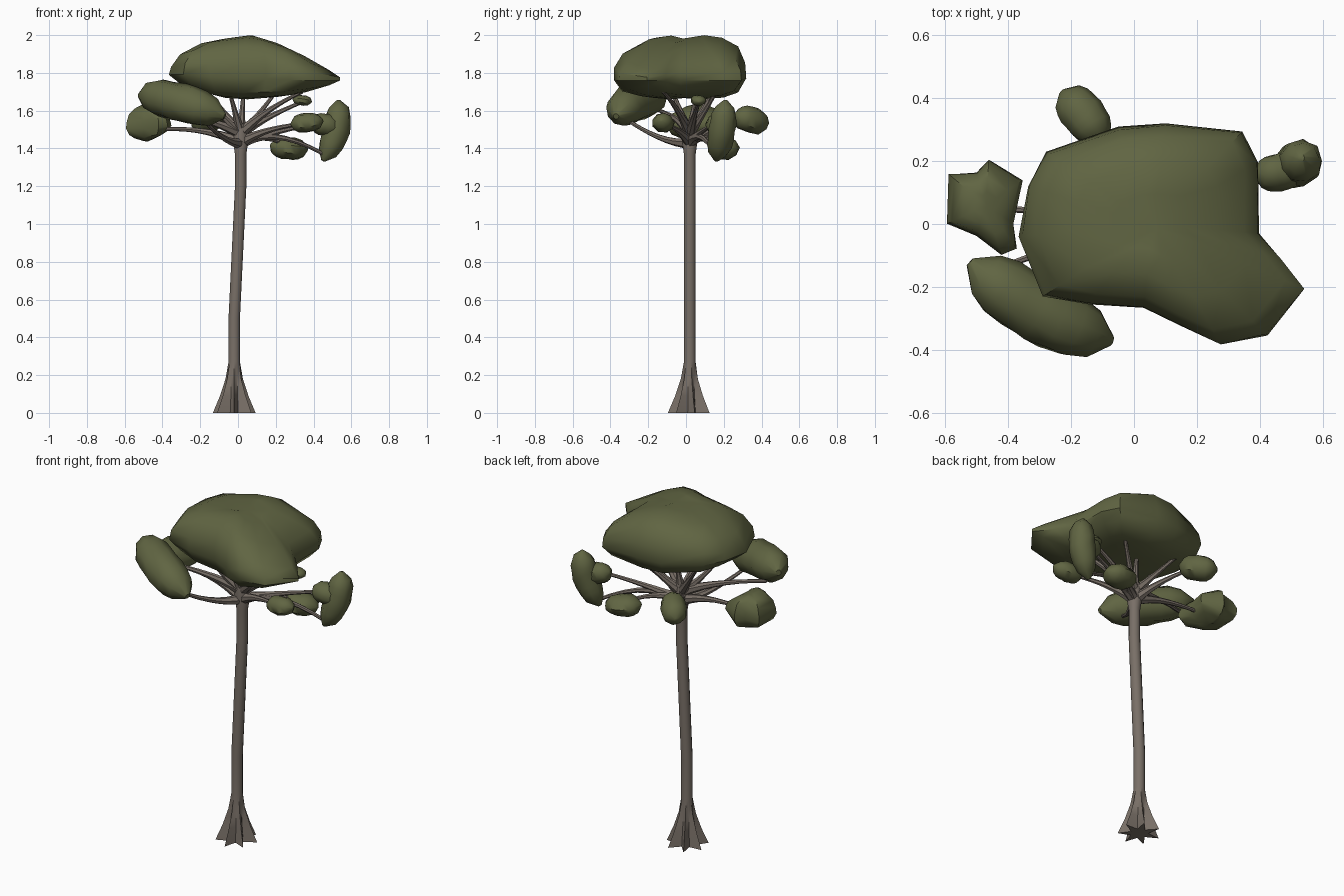
import bpy, bmesh, math, random
from mathutils import Vector

random.seed(4)
cube = bpy.data.objects.get("Cube")
if cube:
    bpy.data.objects.remove(cube, do_unlink=True)


def material(name, rgb):
    mat = bpy.data.materials.new(name)
    mat.use_nodes = True
    color = (*rgb, 1)
    mat.diffuse_color = color
    mat.node_tree.nodes["Principled BSDF"].inputs["Base Color"].default_value = color
    return mat


BARK = material("bark", (.19, .16, .135))
LEAF = material("leaves", (.118, .13, .055))


def skin(name, rings, mat):
    """Bridge a stack of equal rings and close both ends with a fan."""
    bm = bmesh.new()
    loops = [[bm.verts.new(point) for point in ring] for ring in rings]
    count = len(loops[0])
    for lower, upper in zip(loops, loops[1:]):
        for i in range(count):
            j = (i + 1) % count
            bm.faces.new((lower[i], lower[j], upper[j], upper[i]))
    for loop in (loops[0], loops[-1]):
        tip = bm.verts.new(sum((v.co for v in loop), Vector()) / count)
        for i in range(count):
            bm.faces.new((loop[i], loop[(i + 1) % count], tip))
    bmesh.ops.recalc_face_normals(bm, faces=bm.faces)
    mesh = bpy.data.meshes.new(name)
    bm.to_mesh(mesh)
    bm.free()
    mesh.materials.append(mat)
    obj = bpy.data.objects.new(name, mesh)
    bpy.context.collection.objects.link(obj)
    bpy.ops.object.select_all(action="DESELECT")
    obj.select_set(True)
    bpy.context.view_layer.objects.active = obj
    bpy.ops.object.shade_smooth_by_angle(angle=math.radians(45))


def sweep(name, stops, radius_at, mat, steps, sides, squash=1, rough=0):
    """Sweep a round section along the parabola through three stops."""
    start, middle, end = (Vector(stop) for stop in stops)
    control = middle * 2 - (start + end) / 2
    rings, side = [], None
    for i in range(steps + 1):
        t = i / steps
        centre = start * (1 - t) ** 2 + control * 2 * t * (1 - t) + end * t ** 2
        ahead = ((control - start) * (1 - t) + (end - control) * t).normalized()
        side = side or ahead.orthogonal()
        side = (side - ahead * side.dot(ahead)).normalized()
        other = ahead.cross(side)
        ring = []
        for k in range(sides):
            angle = math.tau * k / sides
            offset = (side * math.cos(angle) + other * math.sin(angle)) * radius_at(t)
            offset *= 1 + random.uniform(-rough, rough)
            offset.z *= squash
            ring.append(centre + offset)
        rings.append(ring)
    skin(name, rings, mat)


def branch(name, end, lift):
    """Tapering limb from the trunk crown; lift bends its middle up or down."""
    end = Vector(end)
    start = Vector((.014, .02, 1.43 if end.z < 1.6 else 1.48))
    middle = start.lerp(end, .45) + Vector((0, 0, lift))
    sweep(name + "_branch", (start, middle, end),
          lambda t: .01 + .022 * (1 - t) ** 2, BARK, steps=7, sides=7)


def clump(name, start, middle, end, radius, squash=1):
    """Rounded leaf mass lying along a bent line."""
    def rounded(t):
        return radius * max(.15, math.sqrt(1 - abs(2 * t - 1) ** 2.6))
    sweep(name + "_leaves", (start, middle, end), rounded, LEAF,
          steps=8, sides=9, squash=squash, rough=.06)


def lookup(table, x):
    for (x0, y0), (x1, y1) in zip(table, table[1:]):
        if x <= x1:
            return y0 + (y1 - y0) * max(0, (x - x0) / (x1 - x0))
    return table[-1][1]


def cushion(name, outline, centre, top, bottom, rough):
    """Leaf mass: a plan outline stacked between a top and a bottom profile."""
    middle = Vector(centre)
    layers = ((.3, 0), (.62, .02), (.87, .1), (1, .33), (.985, .58),
              (.87, .84), (.6, .97), (.3, 1))
    rings = []
    for scale, height in layers:
        ring = []
        for corner in outline:
            shrink = scale * (1 - random.uniform(0, rough))
            x, y = middle.lerp(Vector(corner), shrink)
            low, high = lookup(bottom, x), lookup(top, x)
            ring.append(Vector((x, y, low + (high - low) * height)))
        rings.append(ring)
    skin(name, rings, LEAF)


# Slightly leaning trunk that spreads into a star of buttress roots
trunk_rings = []
for z in (0, .09, .18, .27, .5, .8, 1, 1.2, 1.37, 1.45, 1.53):
    lean = min(1, max(0, (z - .5) / .7))
    flare = max(0, 1 - z / .27) ** 1.5
    swell = .012 * max(0, 1 - abs(z - 1.45) / .08)
    ring = []
    for k in range(14):
        angle = math.tau * (k + .5) / 14
        radius = .031 + swell + flare * (.018 if k % 2 else .085)
        ring.append(Vector((-.02 + .034 * lean + radius * math.cos(angle),
                            .02 + radius * math.sin(angle), z)))
    trunk_rings.append(ring)
skin("trunk", trunk_rings, BARK)

# Limbs carrying the side clumps
branch("right_lower", (-.43, .05, 1.5), .03)
branch("right_upper", (-.43, -.14, 1.6), .02)
branch("front_right", (-.18, -.31, 1.55), -.03)
branch("left_lower", (.47, .16, 1.36), .06)
branch("left_upper", (.42, .15, 1.53), .01)
branch("back_left", (.26, .18, 1.42), .03)
branch("front_left", (.34, -.12, 1.53), .02)
branch("back", (-.14, .32, 1.55), .02)

# Limbs rising into the main canopy
branch("crown_left", (.34, -.12, 1.7), .02)
branch("crown_middle", (.03, .06, 1.72), 0)
branch("crown_front", (-.05, -.08, 1.72), 0)
branch("crown_right", (-.2, -.08, 1.73), -.02)
branch("crown_back_right", (-.18, .15, 1.72), 0)
branch("crown_back_left", (.2, .16, 1.7), -.01)
branch("crown_twig", (.35, .07, 1.65), .01)

# Broad main canopy
cushion("main_canopy",
        [(-.37, -.04), (-.29, -.23), (-.15, -.26), (.03, -.27), (.15, -.33),
         (.28, -.39), (.43, -.36), (.55, -.21), (.47, -.11), (.4, -.03), (.4, .2),
         (.35, .3), (.1, .32), (-.05, .31), (-.28, .23), (-.34, .12)],
        centre=(.06, 0),
        top=[(-.37, 1.89), (-.27, 1.955), (.07, 2), (.25, 1.945), (.55, 1.8)],
        bottom=[(-.37, 1.74), (-.1, 1.67), (.05, 1.66), (.3, 1.68), (.55, 1.74)],
        rough=.025)

# Leaf mass on the right
cushion("right_leaves",
        [(-.595, 0), (-.59, .16), (-.5, .165), (-.46, .205), (-.35, .14),
         (-.38, 0), (-.37, -.08), (-.42, -.1), (-.5, -.04)],
        centre=(-.47, .06),
        top=[(-.59, 1.6), (-.5, 1.635), (-.34, 1.57)],
        bottom=[(-.59, 1.46), (-.48, 1.435), (-.34, 1.5)], rough=.05)

# Smaller clumps around the crown
clump("front_right", (-.52, -.12, 1.68), (-.31, -.27, 1.645), (-.07, -.37, 1.57), .105)
clump("left_tall", (.45, .16, 1.335), (.52, .19, 1.5), (.53, .21, 1.655), .072)
clump("left_side", (.54, .18, 1.51), (.46, .165, 1.525), (.385, .16, 1.55), .06)
clump("back_left", (.175, .17, 1.42), (.27, .2, 1.4), (.37, .21, 1.4), .08, squash=.75)
clump("front_left", (.28, -.11, 1.53), (.36, -.12, 1.535), (.45, -.13, 1.55), .058, squash=.9)
clump("back", (-.23, .42, 1.53), (-.16, .345, 1.55), (-.1, .26, 1.58), .07)
clump("under_canopy", (.29, .06, 1.66), (.34, .065, 1.655), (.39, .07, 1.645), .04, squash=.7)
